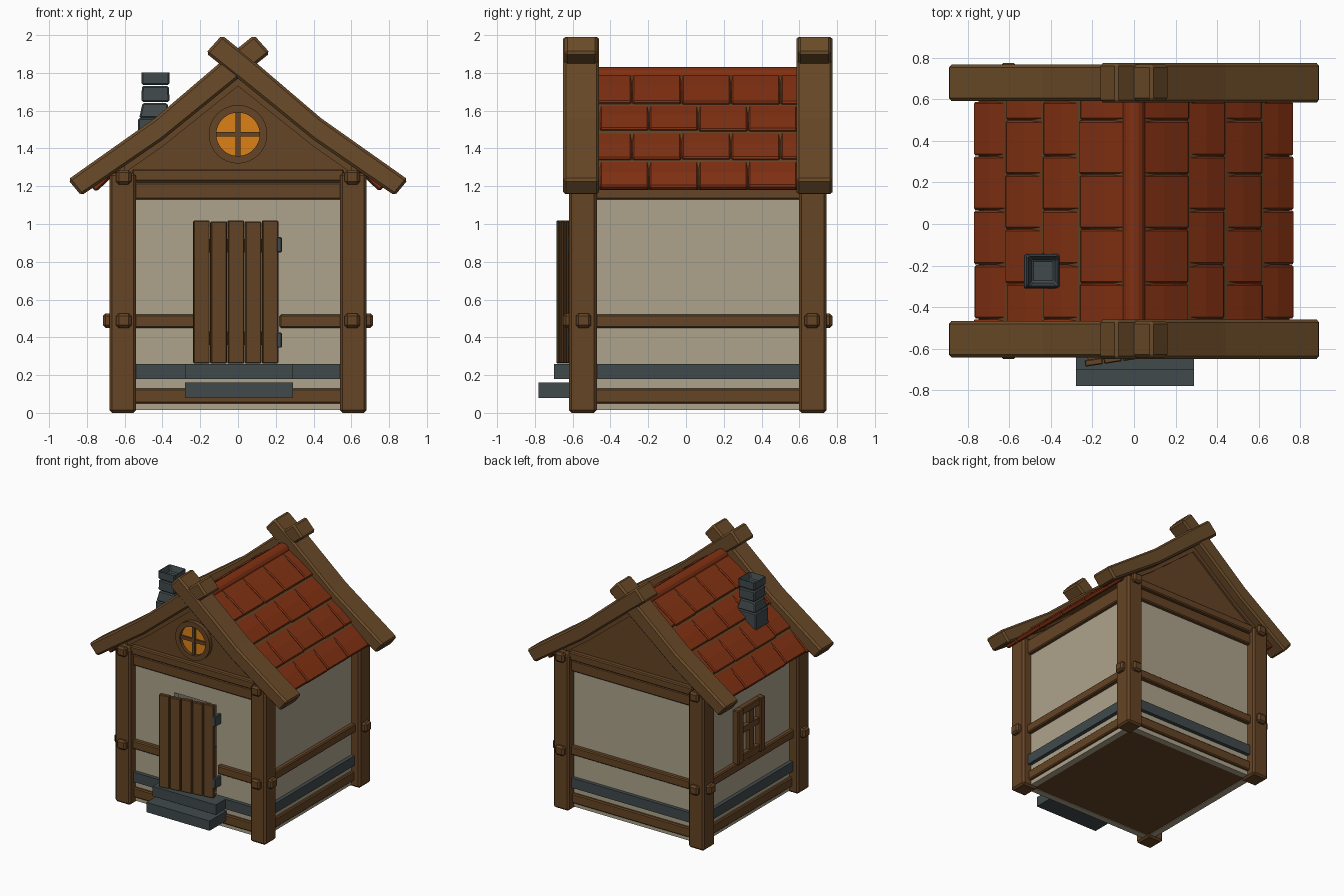
import bpy, bmesh, math, random
from mathutils import Vector, Matrix

random.seed(4)
if "Cube" in bpy.data.objects:
    bpy.data.objects.remove(bpy.data.objects["Cube"])


def material(name, r, g, b):
    m = bpy.data.materials.new(name)
    m.use_nodes = True
    m.diffuse_color = (r, g, b, 1)
    m.node_tree.nodes["Principled BSDF"].inputs["Base Color"].default_value = (r, g, b, 1)
    return m


WOOD = material("dark wood", .13, .058, .018)
BEAM = material("roof beam wood", .145, .07, .022)
PLASTER = material("plaster", .42, .37, .26)
STONE = material("grey stone", .052, .068, .072)
TILE = material("red tile", .22, .03, .006)
GLASS = material("amber glass", .72, .22, .008)


def finish(name, bm, mat, bevel=0):
    bmesh.ops.recalc_face_normals(bm, faces=bm.faces)
    me = bpy.data.meshes.new(name)
    bm.to_mesh(me)
    bm.free()
    me.materials.append(mat)
    ob = bpy.data.objects.new(name, me)
    bpy.context.collection.objects.link(ob)
    if bevel:
        mod = ob.modifiers.new("Bevel", "BEVEL")
        mod.width = bevel
        mod.segments = 1
    return ob


def prism(name, pts, y0, y1, mat, bevel=0):
    """Extrude an x-z outline from y0 to y1."""
    bm = bmesh.new()
    a = [bm.verts.new((x, y0, z)) for x, z in pts]
    b = [bm.verts.new((x, y1, z)) for x, z in pts]
    bm.faces.new(a)
    bm.faces.new(b)
    for i in range(len(pts)):
        j = (i + 1) % len(pts)
        bm.faces.new((a[i], a[j], b[j], b[i]))
    return finish(name, bm, mat, bevel)


def box(name, x, y, z, mat, bevel=0):
    """Box from (low, high) pairs."""
    return prism(name, [(x[0], z[0]), (x[1], z[0]), (x[1], z[1]), (x[0], z[1])], *y, mat, bevel)


def mirror(pts, s):
    return [(s * x, z) for x, z in pts]


MID = .0625           # middle of the house body in y
HX, HY = .68, .6825   # outer half sizes of the post frame
SIDES = ((1, "left"), (-1, "right"))
ENDS = ((-1, "front"), (1, "back"))


def span(c, s, lo, hi):
    """Range between two distances from c on side s."""
    return sorted((c + s * lo, c + s * hi))


# floor and plaster walls
WX, WY = .605, .61
box("floor", (-.56, .56), (MID - .57, MID + .57), (.02, .05), WOOD)
for s, side in SIDES:
    box(side + "_wall", span(0, s, WX - .05, WX), (MID - WY, MID + WY), (.015, 1.25), PLASTER)
    box("front_wall_" + side, span(0, s, .19, WX - .05), (MID - WY, MID - WY + .05), (.015, 1.25), PLASTER)
box("front_wall_top", (-.19, .19), (MID - WY, MID - WY + .05), (.99, 1.25), PLASTER)
box("front_wall_base", (-.19, .19), (MID - WY, MID - WY + .05), (.015, .26), PLASTER)
box("back_wall", (.05 - WX, WX - .05), (MID + WY - .05, MID + WY), (.015, 1.25), PLASTER)

# corner posts with pegs
for s, side in SIDES:
    for e, end in ENDS:
        tag = end + "_" + side
        box(tag + "_post", span(0, s, .54, HX), span(MID, e, .535, HY), (0, 1.27), WOOD, .014)
        for z in (.45, 1.21):
            box(tag + "_end_peg", span(0, s, .565, .645), span(MID, e, HY - .02, HY + .03), (z, z + .077), WOOD, .014)
        box(tag + "_side_peg", span(0, s, HX - .02, .715), span(MID, e, .565, .645), (.45, .527), WOOD, .014)

# horizontal bands: low and high z, distance out from the wall, material
BANDS = {
    "sill": (.05, .13, .022, WOOD),
    "stone_band": (.18, .26, .03, STONE),
    "middle_rail": (.45, .52, .035, WOOD),
    "top_beam": (1.13, 1.22, .03, WOOD),
}
for name, (z0, z1, out, mat) in BANDS.items():
    bev = 0 if mat is STONE else .008
    top = 1.25 if name == "top_beam" else z1
    for s, side in SIDES:
        box(side + "_" + name, span(0, s, WX - .01, WX + out), (MID - .56, MID + .56), (z0, top), mat, bev)
    for e, end in ENDS:
        y = span(MID, e, WY - .01, WY + out)
        if end == "front" and name == "middle_rail":
            box("front_rail_right", (-.56, -.21), y, (z0, z1), mat, bev)
            box("front_rail_left", (.22, .56), y, (z0, z1), mat, bev)
        else:
            box(end + "_" + name, (-.56, .56), y, (z0, z1), mat, bev)

# gables with tie beam, trim and crossed barge boards
UPPER = [(-.085, 2), (.1, 1.85), (.44, 1.56), (.9, 1.235)]
LOWER = [(.83, 1.15), (.4, 1.445), (0, 1.77), (-.17, 1.905)]
TRIM = [(0, 1.78), (0, 1.73), (.4, 1.41), (.6, 1.27), (.6, 1.33), (.4, 1.48)]
for e, end in ENDS:
    prism(end + "_gable", [(-.63, 1.2), (.63, 1.2), (.63, 1.32), (.4, 1.5), (0, 1.82), (-.4, 1.5), (-.63, 1.32)],
          *span(MID, e, .55, .615), WOOD)
    box(end + "_tie_beam", (-.56, .56), span(MID, e, .6, .655), (1.225, 1.29), WOOD, .008)
    for s, side in SIDES:
        prism(end + "_trim_" + side, mirror(TRIM, s), *span(MID, e, .6, .63), WOOD)
        grow = .008 if s > 0 else 0
        prism(end + "_barge_" + side, mirror(UPPER + LOWER, s),
              *span(MID, e, .53 - grow, .705 + grow), BEAM, .014)

# round gable window
bm = bmesh.new()
FY = MID - .615
ring = [bm.verts.new((r, y, 0)) for r, y in ((.115, FY), (.115, FY - .035), (.155, FY - .035), (.155, FY))]
edges = [bm.edges.new((ring[i], ring[(i + 1) % 4])) for i in range(4)]
bmesh.ops.spin(bm, geom=ring + edges, axis=(0, 1, 0), cent=(0, 0, 0), angle=math.tau, steps=32)
bmesh.ops.remove_doubles(bm, verts=bm.verts, dist=.0005)
bmesh.ops.translate(bm, verts=bm.verts, vec=(0, 0, 1.475))
finish("round_window_frame", bm, WOOD)
circle = [(.12 * math.cos(i * math.tau / 32), 1.475 + .12 * math.sin(i * math.tau / 32)) for i in range(32)]
prism("round_window_glass", circle, FY - .008, FY + .001, GLASS)
box("window_bar_upright", (-.013, .013), (FY - .025, FY), (1.36, 1.59), WOOD)
box("window_bar_level", (-.116, .116), (FY - .023, FY), (1.462, 1.488), WOOD)

# roof deck and overlapping tile rows
ROOF = [(.775, 1.2), (.62, 1.352), (.44, 1.505), (.265, 1.648), (.03, 1.82)]
Y0, Y1 = -.58, .70
for s, side in SIDES:
    deck = [(x, z - .02) for x, z in ROOF[1:]] + [(x, z - .06) for x, z in reversed(ROOF[1:])]
    prism("roof_deck_" + side, mirror([(.75, 1.2)] + deck + [(.74, 1.18)], s), Y0 + .02, Y1 - .02, WOOD)
    for row in range(4):
        low, high = Vector(ROOF[row]), Vector(ROOF[row + 1])
        along = (high - low).normalized()
        out = Vector((along.y, -along.x))
        cut = -.72 if row % 2 == 0 else -.81
        for k in range(7):
            a, b = max(Y0, cut + .262 * k), min(Y1, cut + .262 * (k + 1))
            if b - a < .03:
                continue
            p = low - along * random.uniform(-.004, .006)
            q = high + along * .02 - Vector((0, .024))
            mid = (p + q) / 2
            bow = Vector((along.y, -along.x)) * .006
            outline = [p, mid + bow, q, q - Vector((0, .03)), p - out * .036]
            prism("roof_tile_" + side, mirror([tuple(v) for v in outline], s), a + .002, b - .002, TILE, .008)

# ridge tile
arc = [(.055 * math.cos(i * math.pi / 8), 1.775 + .055 * math.sin(i * math.pi / 8)) for i in range(16)]
prism("ridge_tile", arc, -.52, .65, TILE)


# chimney of stacked blocks with a hollow cap
def frustum(name, cx, cy, z0, z1, r0, r1, hollow=0):
    bm = bmesh.new()
    bmesh.ops.create_cube(bm, size=2)
    for v in bm.verts:
        r, z = (r1, z1) if v.co.z > 0 else (r0, z0)
        v.co = Vector((cx + v.co.x * r, cy + v.co.y * r, z))
    if hollow:
        top = max(bm.faces, key=lambda f: f.calc_center_median().z)
        bmesh.ops.inset_individual(bm, faces=[top], thickness=hollow)
        bmesh.ops.translate(bm, verts=top.verts, vec=(0, 0, -.06))
    return finish(name, bm, STONE, .008)


frustum("chimney_base", -.445, -.227, 1.42, 1.56, .085, .083)
frustum("chimney_taper", -.44, -.227, 1.56, 1.64, .083, .066)
frustum("chimney_block", -.437, -.227, 1.646, 1.73, .074, .072)
frustum("chimney_cap", -.437, -.227, 1.736, 1.81, .074, .074, .028)

# front steps
box("upper_step", (-.28, .29), (-.70, -.53), (.18, .26), STONE)
box("lower_step", (-.28, .29), (-.78, -.56), (.08, .16), STONE)

# plank door, standing ajar on its hinges
turn = Matrix.Translation((.215, -.6, 0)) @ Matrix.Rotation(math.radians(8.5), 4, "Z")
parts = [box("door_plank", (-.092 * (i + 1) + .003, -.092 * i - .003), (-.02, .012),
             (.262, 1.018 - .004 * (i % 2)), WOOD, .005) for i in range(5)]
parts += [box("door_batten", (-.44, -.02), (.01, .03), (z, z + .07), WOOD) for z in (.36, .85)]
for ob in parts:
    ob.matrix_world = turn
for z in (.345, .85):
    box("door_hinge", (.205, .232), (-.625, -.54), (z, z + .08), STONE, .004)

# shuttered side window
for y in ((-.09, -.03), (.19, .26)):
    box("side_window_stile", (-.655, -.6), y, (.51, .95), WOOD, .006)
for z in ((.51, .57), (.89, .95)):
    box("side_window_rail", (-.645, -.6), (-.04, .2), z, WOOD, .006)
box("side_window_post", (-.635, -.6), (.03, .09), (.55, .9), WOOD)
box("side_window_bar", (-.64, -.6), (-.04, .2), (.74, .79), WOOD)
